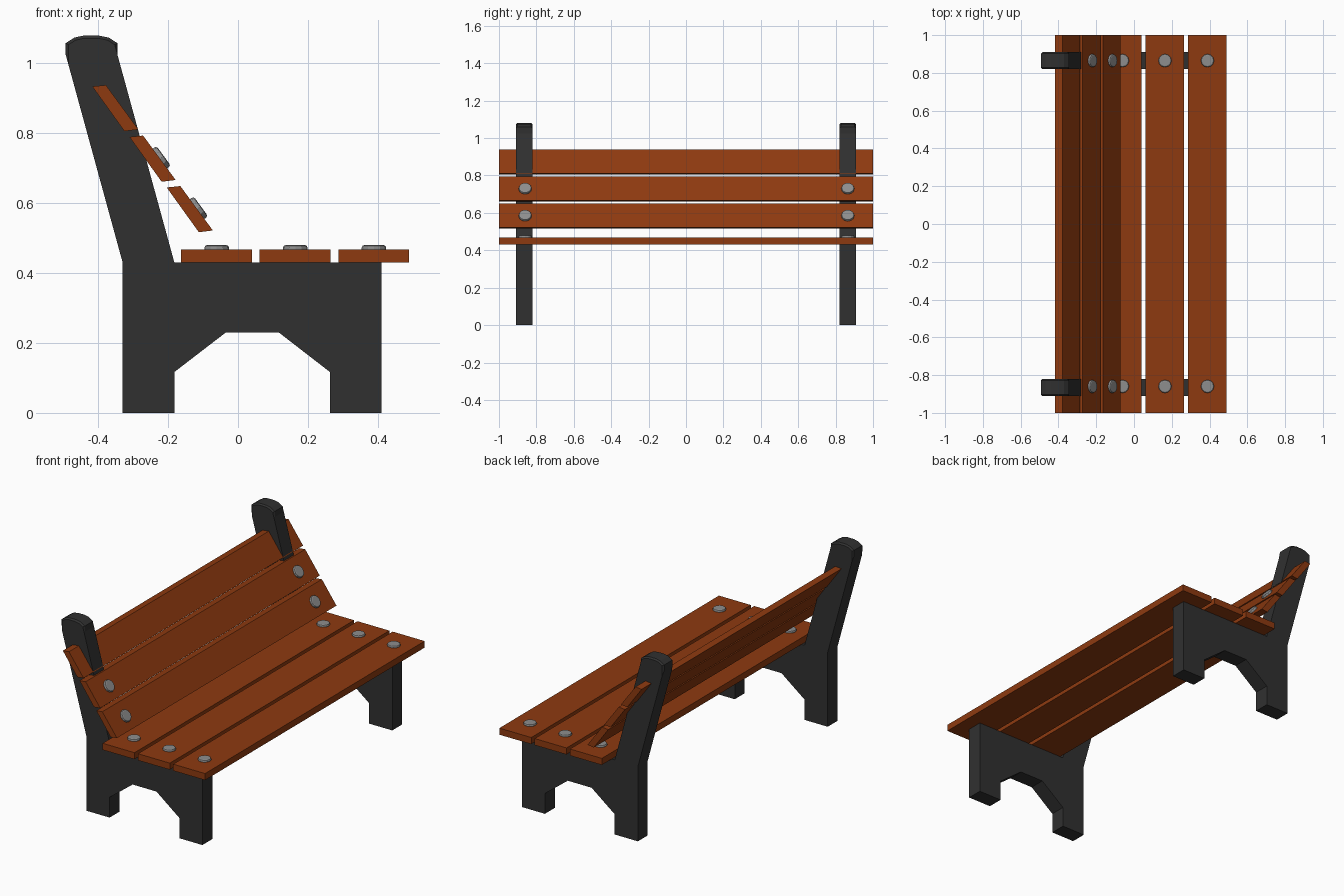
import bpy, bmesh
from math import radians
from mathutils import Vector

if "Cube" in bpy.data.objects:
    bpy.data.objects.remove(bpy.data.objects["Cube"])


def material(name, rgb):
    m = bpy.data.materials.new(name)
    m.diffuse_color = (*rgb, 1)
    m.use_nodes = True
    m.node_tree.nodes["Principled BSDF"].inputs["Base Color"].default_value = m.diffuse_color
    return m


IRON = material("dark_iron", (0.03, 0.03, 0.03))
WOOD = material("wood", (0.27, 0.042, 0.005))
STEEL = material("steel", (0.27, 0.27, 0.27))


def finish(bm, name, mat):
    bmesh.ops.recalc_face_normals(bm, faces=bm.faces)
    me = bpy.data.meshes.new(name)
    bm.to_mesh(me)
    bm.free()
    me.materials.append(mat)
    ob = bpy.data.objects.new(name, me)
    bpy.context.collection.objects.link(ob)
    return ob


def prism(profile, y0, y1):
    """Extrude an x-z outline along y."""
    bm = bmesh.new()
    face = bm.faces.new([bm.verts.new((x, y0, z)) for x, z in profile])
    ext = bmesh.ops.extrude_face_region(bm, geom=[face])
    verts = [v for v in ext["geom"] if isinstance(v, bmesh.types.BMVert)]
    bmesh.ops.translate(bm, verts=verts, vec=(0, y1 - y0, 0))
    return bm


# End frames: legs, arch and reclined post in one outline
FRAME = [(-0.33, 0), (-0.182, 0), (-0.182, 0.117), (-0.035, 0.23),
         (0.117, 0.23), (0.263, 0.117), (0.263, 0), (0.41, 0),
         (0.41, 0.43), (-0.182, 0.43), (-0.345, 1.025), (-0.345, 1.058),
         (-0.37, 1.074), (-0.40, 1.08), (-0.44, 1.08), (-0.468, 1.074),
         (-0.493, 1.058), (-0.493, 1.025), (-0.33, 0.43)]
for side, y in (("left", -0.865), ("right", 0.865)):
    bm = prism(FRAME, y - 0.045, y + 0.045)
    # Soften the rim of the post cap
    rim = [e for e in bm.edges
           if all(v.co.z > 1.02 for v in e.verts)
           and abs(e.verts[0].co.y - e.verts[1].co.y) < 1e-4]
    bmesh.ops.bevel(bm, geom=rim, offset=0.008, segments=1, affect='EDGES')
    finish(bm, f"end_frame_{side}", IRON)


def bolt(name, pos, normal):
    """Low domed bolt head sitting on a slat."""
    bm = bmesh.new()
    bmesh.ops.create_cone(bm, cap_ends=True, segments=12,
                          radius1=0.035, radius2=0.035, depth=0.016)
    top = [e for e in bm.edges if all(v.co.z > 0 for v in e.verts)]
    bmesh.ops.bevel(bm, geom=top, offset=0.007, segments=2,
                    profile=0.5, affect='EDGES')
    ob = finish(bm, name, STEEL)
    n = Vector(normal).normalized()
    ob.rotation_mode = 'QUATERNION'
    ob.rotation_quaternion = n.to_track_quat('Z', 'Y')
    ob.location = Vector(pos) + n * 0.004


for i in range(3):
    # Seat slats
    x = -0.163 + 0.225 * i
    seat = [(x, 0.43), (x + 0.203, 0.43), (x + 0.203, 0.468), (x, 0.468)]
    finish(prism(seat, -1, 1), f"seat_slat_{i + 1}", WOOD)

    # Back slats, leaning, from top to bottom
    bx, bz = -0.417 + 0.1065 * i, 0.934 - 0.1445 * i
    back = [(bx, bz), (bx + 0.039, bz + 0.004),
            (bx + 0.132, bz - 0.123), (bx + 0.092, bz - 0.128)]
    finish(prism(back, -1, 1), f"back_slat_{i + 1}", WOOD)

    # Bolts where the slats cross the frames
    for side, y in (("left", -0.86), ("right", 0.865)):
        bolt(f"seat_bolt_{side}_{i + 1}", (x + 0.102, y, 0.468), (0, 0, 1))
        bolt(f"back_bolt_{side}_{i + 1}",
             (bx + 0.088, y, bz - 0.061), (0.807, 0, 0.591))
